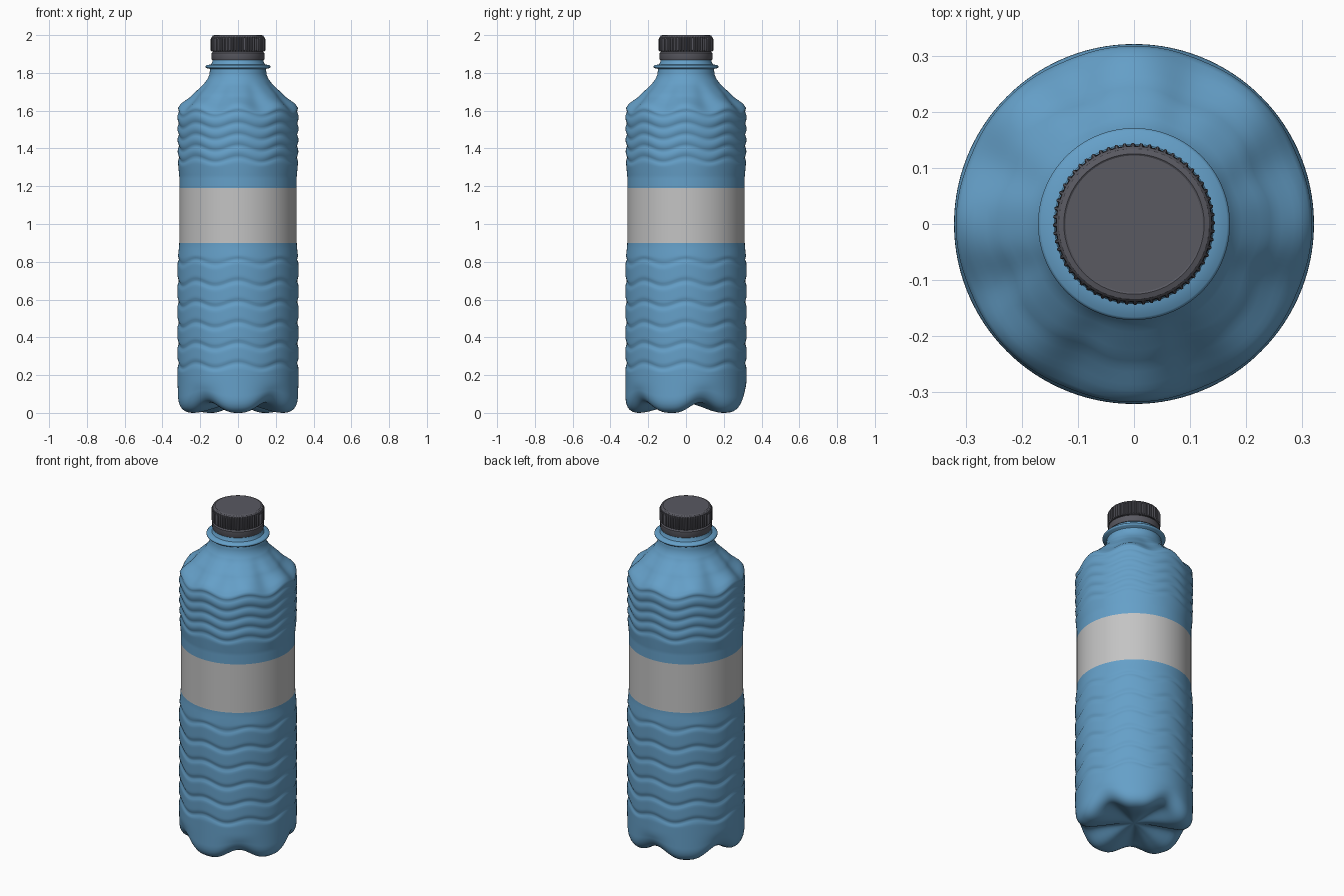
import bpy, bmesh, math

if "Cube" in bpy.data.objects:
    bpy.data.objects.remove(bpy.data.objects["Cube"])

def material(name, rgb):
    m = bpy.data.materials.new(name)
    m.diffuse_color = (*rgb, 1)
    m.use_nodes = True
    m.node_tree.nodes["Principled BSDF"].inputs["Base Color"].default_value = m.diffuse_color
    return m

BLUE = material("blue plastic", (0.13, 0.35, 0.58))
GREY = material("label grey", (0.55, 0.55, 0.55))
DARK = material("dark cap", (0.10, 0.10, 0.12))

def lathe(name, rows, n, point, mats, mat_rule=None, angle=40):
    """Skin rows of (r, z) around the z axis; point() shapes each vertex."""
    bm = bmesh.new()
    rings = []
    for r, z in rows:
        if r < 1e-6:
            rings.append([bm.verts.new((0, 0, z))])
            continue
        ring = []
        for i in range(n):
            t = 2 * math.pi * i / n
            rr, zz = point(r, z, t, i)
            ring.append(bm.verts.new((rr * math.cos(t), rr * math.sin(t), zz)))
        rings.append(ring)
    for k in range(len(rings) - 1):
        a, b = rings[k], rings[k + 1]
        zm = (rows[k][1] + rows[k + 1][1]) / 2
        for i in range(n):
            j = (i + 1) % n
            if len(a) == 1:
                vs = (a[0], b[j], b[i])
            elif len(b) == 1:
                vs = (a[i], a[j], b[0])
            else:
                vs = (a[i], a[j], b[j], b[i])
            f = bm.faces.new(vs)
            if mat_rule:
                f.material_index = mat_rule(zm)
    bmesh.ops.recalc_face_normals(bm, faces=bm.faces)
    me = bpy.data.meshes.new(name)
    bm.to_mesh(me)
    bm.free()
    for m in mats:
        me.materials.append(m)
    ob = bpy.data.objects.new(name, me)
    bpy.context.collection.objects.link(ob)
    bpy.context.view_layer.objects.active = ob
    ob.select_set(True)
    bpy.ops.object.shade_smooth_by_angle(angle=math.radians(angle))
    ob.select_set(False)
    return ob

def smooth(a, b, x):
    t = max(0, min(1, (x - a) / (b - a)))
    return t * t * (3 - 2 * t)

# Bottle wall: radius by height, with wavy grooves
WALL = [(0.08, .32), (0.80, .32), (0.88, .312), (0.90, .311), (1.19, .311), (1.25, .311),
        (1.33, .319), (1.57, .321), (1.60, .318), (1.625, .302), (1.67, .252), (1.69, .235),
        (1.74, .182), (1.77, .160), (1.79, .152), (1.82, .148)]
GROOVES = [.25, .355, .465, .575, .685, .80, 1.34, 1.40, 1.46, 1.52, 1.58]

def wall_radius(z):
    for (z0, r0), (z1, r1) in zip(WALL, WALL[1:]):
        if z <= z1 + 1e-6:
            r = r0 + (r1 - r0) * (z - z0) / (z1 - z0)
            break
    return r - sum(0.007 * math.exp(-((z - g) / 0.013) ** 2) for g in GROOVES)

# Base underside, wall, then neck with its support ring
rows = [(0, .05), (.03, .049), (.07, .042), (.11, .032), (.15, .02), (.19, .009), (.22, .003),
        (.245, 0), (.265, .001), (.283, .006), (.298, .016), (.309, .030), (.316, .048), (.319, .065)]
zs = [0.08 + i * 0.01 for i in range(175)]
rows += [(wall_radius(z), z) for z in zs]
rows += [(.150, 1.822), (.166, 1.825), (.171, 1.83), (.171, 1.836), (.166, 1.841),
         (.142, 1.845), (.135, 1.86), (.13, 1.90), (0, 1.90)]

def bottle_point(r, z, t, i):
    # Five feet separated by rounded valleys
    if z < 0.2:
        valley = (0.5 - 0.5 * math.cos(5 * (t + math.pi / 2))) ** 1.5
        lift = smooth(0.0, 0.24, r) * (1 - smooth(0.02, 0.18, z))
        z2 = z + 0.055 * valley * lift
        r2 = r - 0.012 * valley * lift * smooth(.2, .3, r)
        return r2, z2
    # Eight waves, faded out towards label and neck
    env = smooth(.18, .25, z) * (1 - smooth(.78, .88, z))
    env += smooth(1.24, 1.36, z) * (1 - smooth(1.60, 1.70, z))
    # Eight shoulder flutes
    flute = smooth(1.58, 1.66, z) * (1 - smooth(1.70, 1.77, z))
    r *= 1 - 0.045 * flute * (0.5 - 0.5 * math.cos(8 * t)) ** 2
    return r, z + 0.014 * env * math.cos(8 * t)

lathe("bottle", rows, 160, bottle_point, [BLUE, GREY],
      lambda z: 1 if 0.90 < z < 1.19 else 0, 50)

# Ribbed screw cap
RIBS = 60
def cap_point(r, z, t, i):
    if 1.918 < z < 1.985 and r > .138 and i % 4 >= 2:
        r -= 0.007
    return r, z

cap = [(.134, 1.912), (.139, 1.914), (.1445, 1.92), (.1445, 1.98), (.1385, 1.991),
       (.134, 1.997), (.125, 2.0), (.122, 1.998), (0, 1.998)]
lathe("cap", cap, RIBS * 4, cap_point, [DARK], None, 30)

# Tamper band under the cap
band = [(.128, 1.868), (.138, 1.868), (.140, 1.872), (.140, 1.904), (.136, 1.909), (.128, 1.914)]
lathe("cap_band", band, 96, lambda r, z, t, i: (r, z), [DARK], None, 35)
